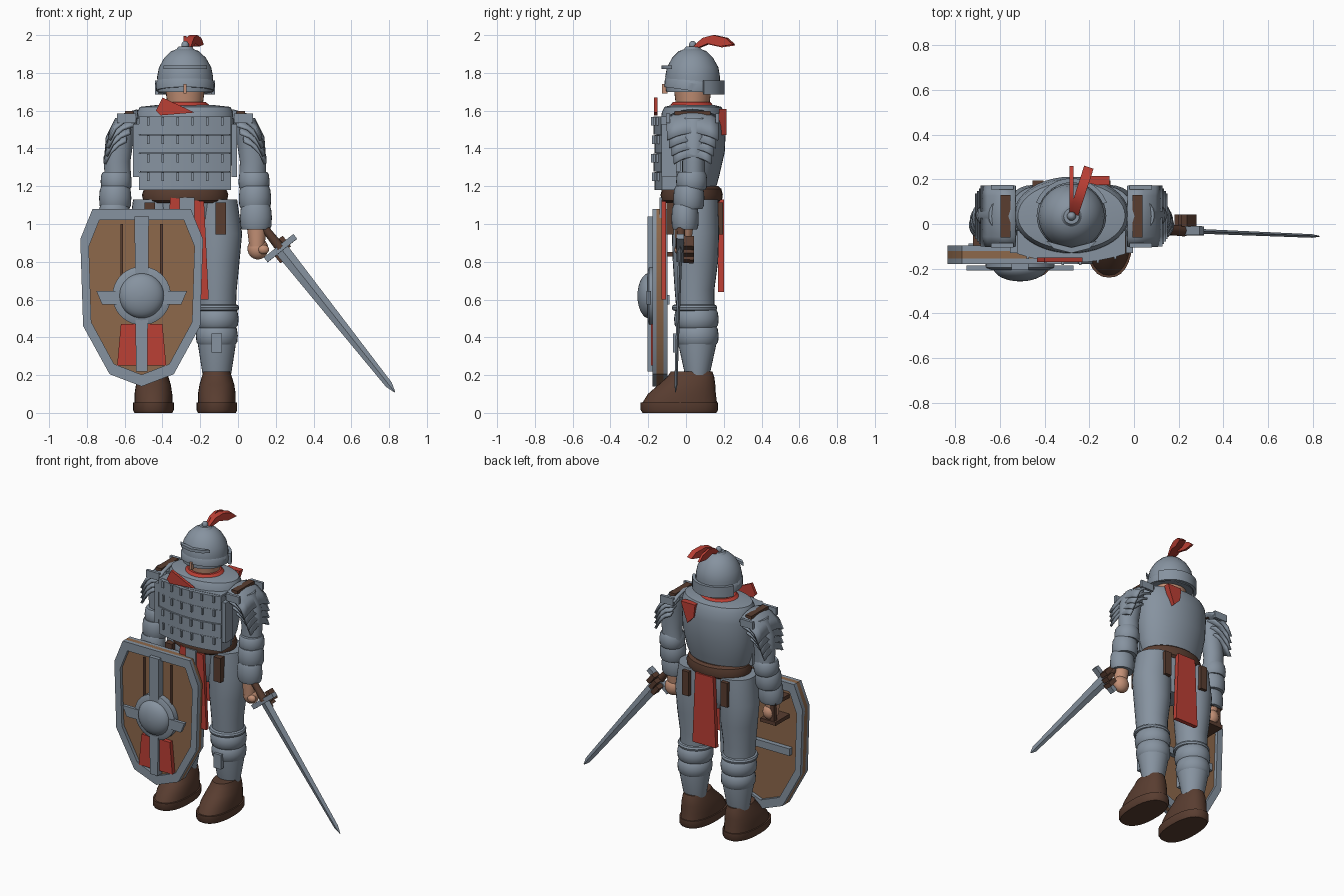
import bpy, bmesh, math
from mathutils import Matrix, Vector

cube = bpy.data.objects.get("Cube")
if cube:
    bpy.data.objects.remove(cube)

CX = -.28          # body axis
SX = -.51          # shield axis
parts = []


def material(name, *rgb):
    m = bpy.data.materials.new(name)
    m.use_nodes = True
    m.diffuse_color = (*rgb, 1)
    bsdf = next(n for n in m.node_tree.nodes if n.type == 'BSDF_PRINCIPLED')
    bsdf.inputs["Base Color"].default_value = (*rgb, 1)
    return m


STEEL = material("steel", .24, .29, .35)
LEATHER = material("dark leather", .1, .047, .03)
WOOD = material("shield wood", .27, .14, .07)
CLOTH = material("red cloth", .5, .05, .035)
SKIN = material("skin", .55, .28, .18)


def finish(name, bm, mat, place=None):
    if place:
        bm.transform(place)
    bmesh.ops.recalc_face_normals(bm, faces=bm.faces)
    mesh = bpy.data.meshes.new(name)
    bm.to_mesh(mesh)
    bm.free()
    mesh.materials.append(mat)
    obj = bpy.data.objects.new(name, mesh)
    bpy.context.collection.objects.link(obj)
    parts.append(obj)
    return obj


def loft(name, rings, mat, n=28, power=1, place=None):
    """Skin over elliptical rings given as (cx, cy, z, rx, ry)."""
    def bend(v):
        return math.copysign(abs(v) ** power, v)
    bm = bmesh.new()
    loops = []
    for cx, cy, z, rx, ry in rings:
        angles = [math.tau * i / n for i in range(n)]
        loops.append([bm.verts.new((cx + rx * bend(math.cos(a)), cy + ry * bend(math.sin(a)), z)) for a in angles])
    for low, high in zip(loops, loops[1:]):
        for i in range(n):
            j = (i + 1) % n
            bm.faces.new((low[i], low[j], high[j], high[i]))
    bm.faces.new(loops[0])
    bm.faces.new(loops[-1])
    return finish(name, bm, mat, place)


def prism(name, outline, start, end, mat, axis='y', hole=None, place=None):
    """Extrude an outline along an axis; with a hole outline it makes a frame."""
    def point(p, t):
        u, v = p
        return {'x': (t, u, v), 'y': (u, t, v), 'z': (u, v, t)}[axis]
    bm = bmesh.new()
    n = len(outline)
    a, b = [[bm.verts.new(point(p, t)) for p in outline] for t in (start, end)]
    if hole:
        c, d = [[bm.verts.new(point(p, t)) for p in hole] for t in (start, end)]
        bands = ((a, b), (b, d), (d, c), (c, a))
    else:
        bands = ((a, b),)
        bm.faces.new(a)
        bm.faces.new(b)
    for p, q in bands:
        for i in range(n):
            j = (i + 1) % n
            bm.faces.new((p[i], p[j], q[j], q[i]))
    return finish(name, bm, mat, place)


def box(name, center, size, mat, place=None):
    bm = bmesh.new()
    bmesh.ops.create_cube(bm, size=1)
    bm.transform(Matrix.Translation(center) @ Matrix.Diagonal((*size, 1)))
    return finish(name, bm, mat, place)


def ball(name, center, size, mat):
    bm = bmesh.new()
    bmesh.ops.create_uvsphere(bm, u_segments=20, v_segments=12, radius=1)
    bm.transform(Matrix.Translation(center) @ Matrix.Diagonal((*size, 1)))
    return finish(name, bm, mat)


def bulge(name, x, y, low, high, rx, ry, mat):
    """A padded armour band with rounded upper and lower edges."""
    h = high - low
    steps = ((0, .9), (.15, 1), (.5, 1.03), (.85, .98), (1, .88))
    loft(name, [(x, y, low + h * t, rx * k, ry * k) for t, k in steps], mat)


# Torso, pelvis, belt and collar
loft("torso_armour", [(CX, .02, 1.16, .2, .13), (CX, .025, 1.25, .235, .15), (CX, .035, 1.38, .255, .17),
                      (CX, .037, 1.52, .26, .175), (CX, .037, 1.59, .255, .165), (CX, .037, 1.62, .24, .15),
                      (CX, .037, 1.63, .15, .11)], STEEL, 40)
loft("pelvis", [(CX, .05, .88, .1, .09), (CX, .05, .97, .22, .12), (CX, .04, 1.14, .22, .13)], STEEL)
bulge("belt", CX, .03, 1.11, 1.2, .222, .16, LEATHER)
loft("red_collar", [(CX, .03, 1.62, .14, .12), (CX, .03, 1.645, .11, .1)], CLOTH)
loft("neck", [(CX, .035, 1.6, .09, .085), (CX, .035, 1.72, .105, .1)], SKIN)

# Banded breastplate with lacing
arc = [(i / 6) for i in range(-6, 7)]
for row in range(4):
    low, front = 1.18 + row * .098, -.168 - .005 * (row % 2)
    outline = [(CX + .243 * t, front + .04 * t * t) for t in arc]
    outline += [(CX + .243, -.03), (CX - .243, -.03)]
    prism("breast_band", outline, low, low + .094, STEEL, 'z')
    for t in arc[1::2]:
        box("lacing", (CX + .235 * t, front + .04 * t * t - .005, low + .07), (.013, .015, .045), STEEL)
prism("breast_core", [(CX - .235, -.12), (CX, -.155), (CX + .235, -.12), (CX + .235, 0), (CX - .235, 0)],
      1.18, 1.57, STEEL, 'z')

# Scarf ends and tabards
prism("front_scarf", [(CX - .155, 1.6), (CX - .12, 1.67), (CX + .05, 1.59), (CX - .13, 1.575)], -.17, -.15, CLOTH)
prism("back_scarf", [(CX + .06, 1.61), (CX + .17, 1.61), (CX + .15, 1.55), (CX + .12, 1.47), (CX + .07, 1.52)],
      .175, .215, CLOTH)
prism("front_tabard", [(CX - .08, 1.14), (CX + .1, 1.12), (CX + .125, .6), (CX - .1, .6)], -.13, -.105, CLOTH)
box("tabard_strip", (CX + .01, -.13, 1.03), (.08, .02, .22), STEEL)
prism("back_tabard", [(CX - .07, 1.13), (CX + .07, 1.13), (CX + .09, .64), (CX - .09, .64)], .17, .2, CLOTH)

# Helmet and plume
loft("helmet_dome", [(CX, .035, 1.7, .145, .14), (CX, .035, 1.78, .148, .145), (CX, .035, 1.83, .138, .136),
                     (CX, .035, 1.88, .11, .108), (CX, .035, 1.915, .073, .073), (CX, .035, 1.935, .02, .02)], STEEL, 36)
brim = Matrix.Translation((CX, .035, 1.735)) @ Matrix.Rotation(math.radians(-8), 4, 'X')
loft("helmet_brim", [(0, 0, -.03, .153, .147), (0, 0, .01, .156, .15), (0, 0, .025, .147, .143)], STEEL, 36, place=brim)
prism("visor_bar", [(CX - .115, -.075), (CX - .08, -.11), (CX, -.13), (CX + .08, -.11), (CX + .115, -.075),
                    (CX + .08, -.085), (CX, -.105), (CX - .08, -.085)], 1.82, 1.84, STEEL, 'z')
guard = [(CX + r * math.sin(a), .035 + r * math.cos(a))
         for r, turn in ((.15, 1), (.17, -1)) for a in [turn * i * .2 for i in range(-6, 7)]]
prism("neck_guard", guard, 1.685, 1.76, STEEL, 'z')
box("nose", (CX, -.112, 1.715), (.016, .03, .05), SKIN)
ball("helmet_knob", (CX, .035, 1.945), (.02, .02, .025), STEEL)
loft("knob_ring", [(CX, .035, 1.92, .05, .05), (CX, .035, 1.94, .035, .035)], STEEL)
feather = [(0, -.01), (.05, .035), (.11, .05), (.18, .035), (.22, 0), (.15, -.01), (.08, .005), (.03, -.015)]
plume = Matrix.Translation((CX + .01, .045, 1.95)) @ Matrix.Rotation(math.radians(-18), 4, 'Z')
prism("plume", feather, -.022, .022, CLOTH, 'x', place=plume)
prism("thin_feather", [(y, z - .005) for y, z in feather], -.008, .008, CLOTH, 'x',
      place=Matrix.Translation((CX, .04, 1.95)))

for side, label in ((-1, "right_"), (1, "left_")):
    def sx(d):
        return CX + side * d

    # Boots, legs and greaves
    leg = sx(.168)
    loft(label + "sole", [(leg, -.035, 0, .1, .195), (leg, -.035, .015, .108, .205), (leg, -.035, .055, .108, .205)],
         LEATHER, power=.85)
    loft(label + "boot", [(leg, -.033, .055, .1, .197), (leg, -.022, .1, .1, .18), (leg, .005, .15, .092, .15),
                          (leg, .025, .19, .08, .125), (leg, .03, .22, .07, .11)], LEATHER, power=.9)
    loft(label + "thigh", [(leg, .05, .53, .1, .1), (leg, .045, .65, .105, .105), (leg, .05, .8, .12, .12),
                           (sx(.172), .05, .95, .13, .125), (sx(.15), .05, 1.13, .125, .12)], STEEL)
    loft(label + "shin", [(leg, .06, .2, .075, .065), (leg, .06, .36, .1, .1), (leg, .05, .57, .1, .1)], STEEL)
    bulge(label + "knee_band", leg, .045, .54, .575, .115, .117, STEEL)
    bulge(label + "upper_greave", leg, .055, .45, .55, .112, .115, STEEL)
    bulge(label + "lower_greave", leg, .06, .36, .46, .108, .11, STEEL)
    box(label + "greave_plate", (leg, -.055, .37), (.055, .03, .1), STEEL)
    box(label + "front_strap", (sx(.188), -.08, 1.03), (.055, .045, .17), LEATHER)
    box(label + "back_strap", (sx(.15), .175, 1.03), (.05, .04, .17), LEATHER)

    # Arms and bracers
    loft(label + "upper_arm", [(sx(.355), .04, 1.22, .07, .06), (sx(.36), .04, 1.33, .07, .06),
                               (sx(.345), .04, 1.46, .075, .07), (sx(.31), .04, 1.56, .06, .07)], STEEL)
    bulge(label + "elbow_band", sx(.365), .03, 1.18, 1.275, .08, .08, STEEL)
    bulge(label + "middle_bracer", sx(.37), .015, 1.08, 1.2, .083, .08, STEEL)
    bulge(label + "lower_bracer", sx(.375), -.005, .97, 1.1, .082, .07, STEEL)
    loft(label + "wrist", [(sx(.38), -.015, .88, .04, .04), (sx(.38), -.01, 1, .055, .05)], SKIN)

    # Layered shoulder plates with leather trim
    for layer in range(4):
        bm = bmesh.new()
        drop, wide = layer * .042, .135 - layer * .012
        profile = [(.25 + layer * .02, 1.6), (.32 + layer * .01, 1.58), (.37 + layer * .008, 1.54), (.4 + layer * .008, 1.48)]
        grid = [[bm.verts.new((sx(d), .035 + wide * v / 3, z - drop - .004 * v * v)) for v in range(-3, 4)]
                for d, z in profile]
        for r, q in zip(grid, grid[1:]):
            for i in range(6):
                bm.faces.new((r[i], r[i + 1], q[i + 1], q[i]))
        plate = finish(label + "shoulder_plate", bm, STEEL)
        solid = plate.modifiers.new("thickness", 'SOLIDIFY')
        solid.thickness = .016
        solid.offset = 0
    box(label + "shoulder_trim", (sx(.295), .035, 1.588), (.045, .19, .022), LEATHER)
    for y in (-.095, .165):
        box(label + "shoulder_clasp", (sx(.31), y, 1.56), (.1, .02, .05), STEEL)
    box(label + "chest_strap", (sx(.26), -.09, 1.39), (.03, .08, .28), STEEL)

# Sword in its own frame: z runs toward the tip, x across the blade
hilt, tip = Vector((.225, -.03, .872)), Vector((.83, -.055, .11))
along = (tip - hilt).normalized()
across = Vector((0, 1, 0)).cross(along).normalized() * -1
frame = Matrix((across, along.cross(across), along)).transposed().to_4x4()
frame.translation = hilt
reach = (tip - hilt).length
loft("sword_blade", [(0, 0, 0, .038, .011), (0, 0, reach - .05, .019, .008), (0, 0, reach, .003, .002)],
     STEEL, 4, place=frame)
box("sword_guard", (0, 0, 0), (.2, .04, .032), STEEL, frame)
loft("sword_grip", [(0, 0, -.19, .026, .026), (0, 0, -.1, .022, .022), (0, 0, 0, .026, .026)], LEATHER, 12, place=frame)
for i in range(3):
    box("glove_finger", (.035 - i * .035, -.045, -.01 + i * .018), (.03, .055, .07), LEATHER, frame)
ball("left_hand", (.105, -.005, .87), (.055, .045, .058), SKIN)
ball("left_thumb", (.135, -.04, .865), (.03, .022, .025), SKIN)

# Shield: wood core between two steel rims
half = [(.26, 1.08), (.325, .92), (.31, .46), (.17, .205)]
outer = [(SX + x, z) for x, z in half] + [(SX, .14)] + [(SX - x, z) for x, z in reversed(half)]
inner = [(SX + (x - SX) * .86, .62 + (z - .62) * .87) for x, z in outer]
prism("shield_wood", outer, -.155, -.12, WOOD)
prism("front_rim", outer, -.178, -.15, STEEL, hole=inner)
prism("back_rim", outer, -.125, -.097, STEEL, hole=inner)
prism("shield_upright", [(SX - .038, 1.04), (SX + .038, 1.04), (SX + .03, .22), (SX - .03, .22)], -.205, -.15, STEEL)
prism("shield_crossbar", [(SX - .24, .645), (SX + .24, .645), (SX + .21, .575), (SX - .21, .575)], -.208, -.185, STEEL)
facing = Matrix.Translation((SX, -.155, .62)) @ Matrix.Rotation(math.pi / 2, 4, 'X')
loft("boss_ring", [(0, 0, 0, .155, .155), (0, 0, .04, .155, .155), (0, 0, .05, .13, .13)], STEEL, 36, place=facing)
dome = [math.radians(a) for a in range(0, 90, 11)]
loft("shield_boss", [(0, 0, .04 + .062 * math.sin(a), .12 * math.cos(a), .12 * math.cos(a)) for a in dome],
     STEEL, 36, place=facing)
for s in (-1, 1):
    prism("red_panel", [(SX + s * x, z) for x, z in ((.03, .47), (.11, .47), (.13, .25), (.03, .25))], -.185, -.15, CLOTH)
    box("shield_batten", (SX + s * .105, -.157, .82), (.014, .012, .36), LEATHER)
box("back_brace", (SX, -.105, .6), (.46, .035, .05), STEEL)

# Shield handle and the hand on it
for z in (.84, .98):
    box("handle_bar", (-.66, -.045, z), (.12, .16, .025), LEATHER)
box("handle_grip", (-.69, .015, .91), (.03, .035, .16), LEATHER)
ball("right_hand", (-.655, 0, .9), (.05, .05, .055), SKIN)

# Smooth shading with kept edges
for obj in bpy.context.selected_objects:
    obj.select_set(False)
for obj in parts:
    obj.select_set(True)
bpy.context.view_layer.objects.active = parts[0]
bpy.ops.object.shade_smooth_by_angle(angle=math.radians(35))
